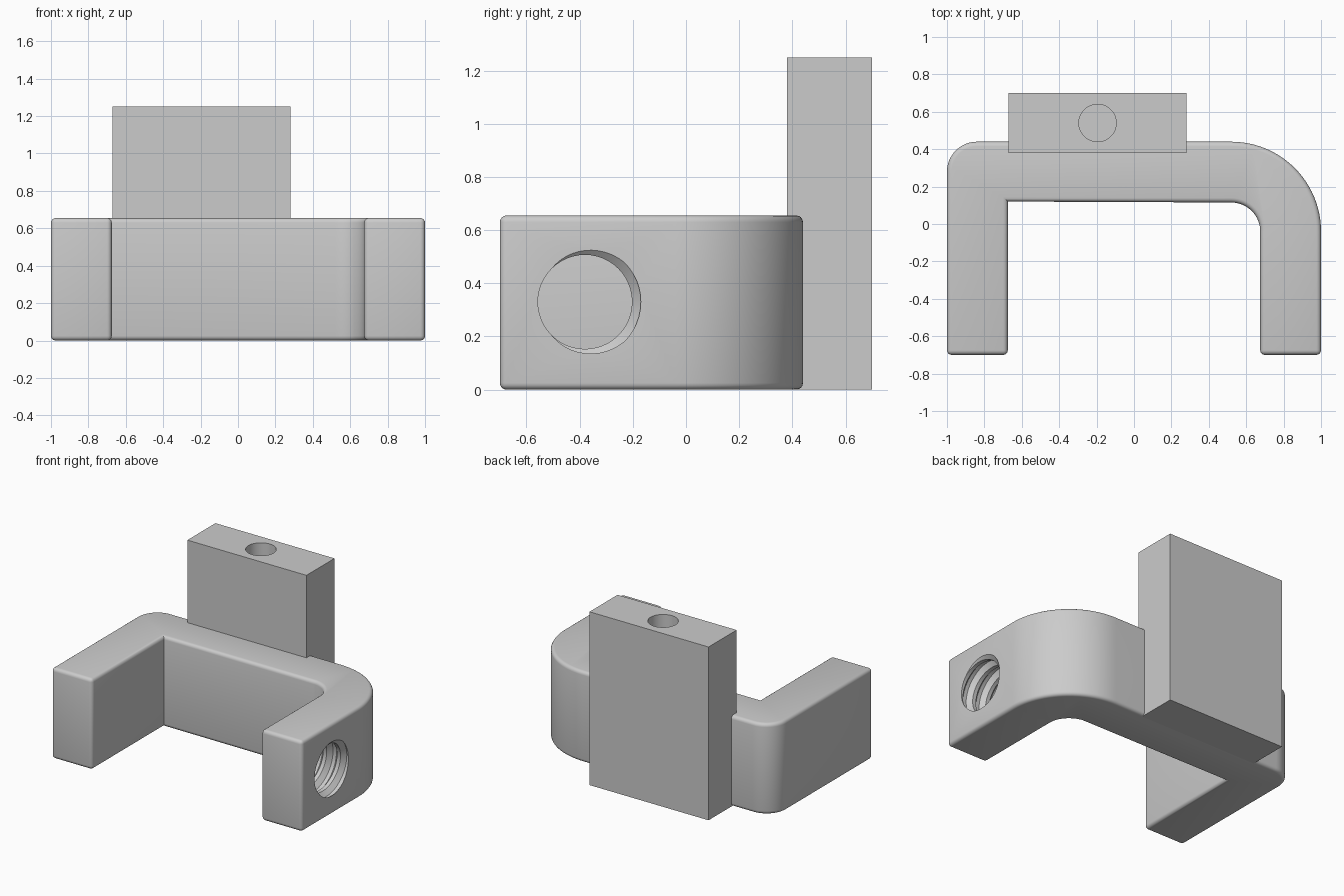
import bpy, bmesh, math
from mathutils import Matrix, Vector

if "Cube" in bpy.data.objects:
    bpy.data.objects.remove(bpy.data.objects["Cube"], do_unlink=True)

grey = bpy.data.materials.new("light grey")
grey.use_nodes = True
grey.diffuse_color = (0.6, 0.6, 0.6, 1)
grey.node_tree.nodes["Principled BSDF"].inputs["Base Color"].default_value = (0.6, 0.6, 0.6, 1)


def make_object(name, bm):
    bmesh.ops.recalc_face_normals(bm, faces=bm.faces)
    mesh = bpy.data.meshes.new(name)
    bm.to_mesh(mesh)
    bm.free()
    mesh.materials.append(grey)
    obj = bpy.data.objects.new(name, mesh)
    bpy.context.collection.objects.link(obj)
    return obj


def activate(obj):
    bpy.ops.object.select_all(action="DESELECT")
    obj.select_set(True)
    bpy.context.view_layer.objects.active = obj


def cut(obj, cutter):
    cutter.hide_render = True
    mod = obj.modifiers.new("hole", "BOOLEAN")
    mod.operation = "DIFFERENCE"
    mod.solver = "EXACT"
    mod.object = cutter
    activate(obj)
    bpy.ops.object.modifier_apply(modifier=mod.name)
    bpy.data.objects.remove(cutter, do_unlink=True)
    bpy.ops.object.shade_smooth_by_angle(angle=math.radians(30))


def arc(cx, cy, r, start, end, n):
    angles = [math.radians(start + (end - start) * i / n) for i in range(n + 1)]
    return [(cx + r * math.cos(a), cy + r * math.sin(a)) for a in angles]


# U-shaped bracket: extruded outline with rounded rims and arm ends
HEIGHT, FRONT = 0.655, -0.7
outline = [(-1, FRONT), (-0.675, FRONT), (-0.675, 0.12)]
outline += arc(0.52, -0.04, 0.155, 90, 0, 16)
outline += [(0.675, FRONT), (1, FRONT)]
outline += arc(0.52, -0.04, 0.48, 0, 90, 24)
outline += arc(-0.84, 0.28, 0.16, 90, 180, 12)
bm = bmesh.new()
base = bm.faces.new([bm.verts.new((x, y, 0)) for x, y in outline])
top = bmesh.ops.extrude_face_region(bm, geom=[base])["geom"]
for v in top:
    if isinstance(v, bmesh.types.BMVert):
        v.co.z = HEIGHT
bmesh.ops.recalc_face_normals(bm, faces=bm.faces)
rounded = [e for e in bm.edges
           if abs(e.verts[0].co.z - e.verts[1].co.z) < 0.01
           or all(v.co.y < FRONT + 0.01 for v in e.verts)]
bmesh.ops.bevel(bm, geom=rounded, offset=0.025, offset_type="OFFSET",
                segments=4, profile=0.5, affect="EDGES")
bracket = make_object("bracket", bm)

# Threaded hole through one arm, cut by a screw-shaped solid
PITCH, TURN, ROWS = 0.11, 48, 20
START = 1 - PITCH * 4.125
radii = (0.21, 0.21, 0.177, 0.177)
bm = bmesh.new()
rows = []
for row in range(ROWS + 5):
    r = radii[row % 4]
    ring = []
    for i in range(TURN):
        a = math.tau * i / TURN
        ring.append(bm.verts.new((START + PITCH * (row / 4 + i / TURN),
                                  -0.38 + r * math.cos(a), 0.33 + r * math.sin(a))))
    rows.append(ring)


def screw_vert(row, i):
    return rows[row + 4][0] if i == TURN else rows[row][i]


for row in range(ROWS):
    for i in range(TURN):
        bm.faces.new((screw_vert(row, i), screw_vert(row, i + 1),
                      screw_vert(row + 1, i + 1), screw_vert(row + 1, i)))
for row in (0, ROWS):
    loop = [screw_vert(row, i) for i in range(TURN + 1)]
    loop += [rows[row + k][0] for k in (3, 2, 1)]
    hub = bm.verts.new((START + PITCH * (row / 4 + 0.5), -0.38, 0.33))
    for k, v in enumerate(loop):
        bm.faces.new((v, loop[(k + 1) % len(loop)], hub))
loose = [v for v in bm.verts if not v.link_faces]
bmesh.ops.delete(bm, geom=loose, context="VERTS")
bmesh.ops.triangulate(bm, faces=bm.faces)
cut(bracket, make_object("thread_cutter", bm))

# Upright block behind the bracket with a blind hole in its top
low, high = Vector((-0.67, 0.38, 0)), Vector((0.28, 0.7, 1.25))
bm = bmesh.new()
bmesh.ops.create_cube(bm, size=1, matrix=Matrix.Translation((low + high) / 2)
                      @ Matrix.Diagonal((*(high - low), 1)))
block = make_object("upright_block", bm)
bm = bmesh.new()
bmesh.ops.create_cone(bm, cap_ends=True, segments=48, radius1=0.1, radius2=0.1,
                      depth=1, matrix=Matrix.Translation((-0.195, 0.54, 1.25)))
cut(block, make_object("hole_cutter", bm))
